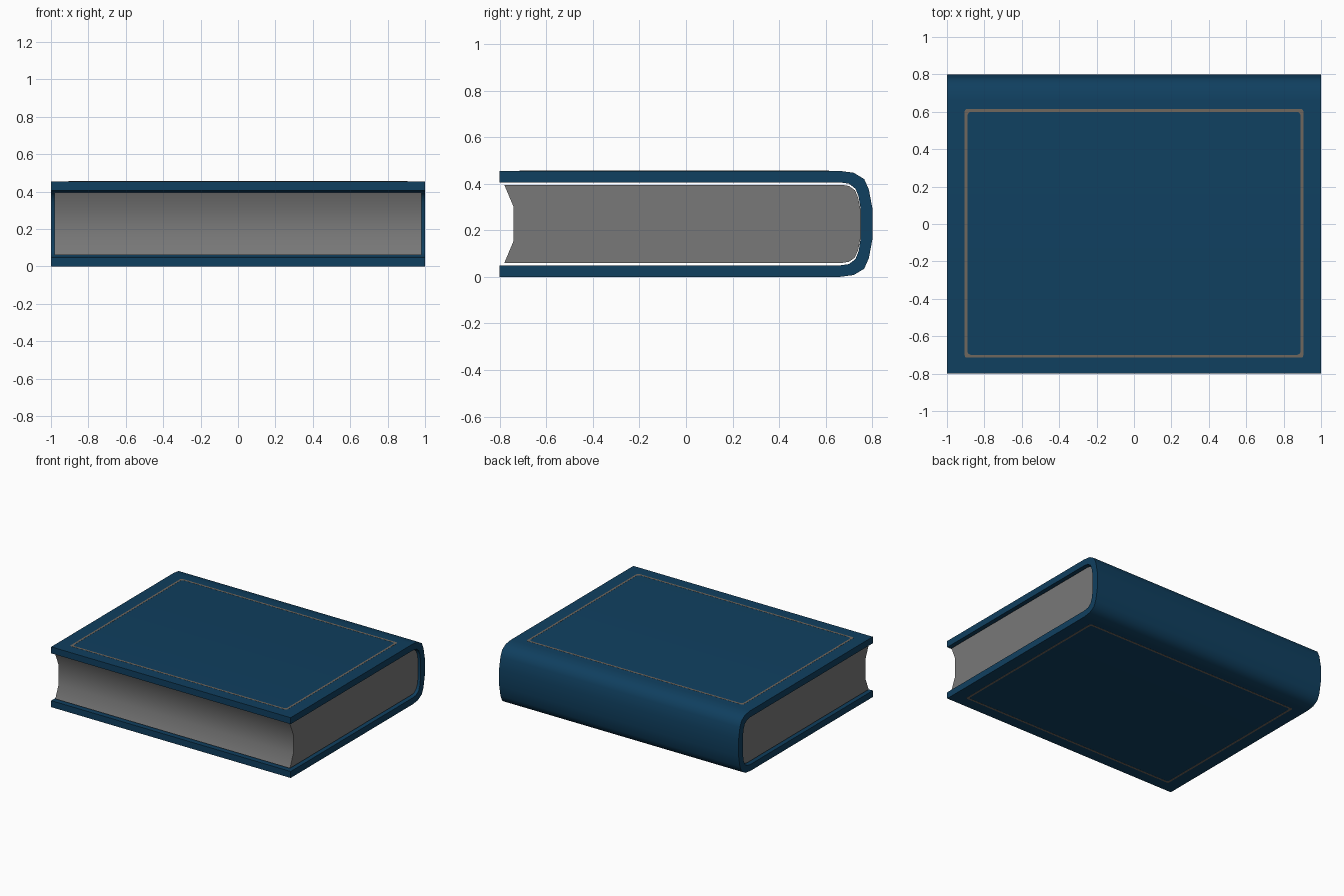
import bpy, bmesh, math

if "Cube" in bpy.data.objects:
    bpy.data.objects.remove(bpy.data.objects["Cube"])

H = 0.455        # total height
MID = H / 2


def material(name, rgb):
    m = bpy.data.materials.new(name)
    m.diffuse_color = (*rgb, 1)
    m.use_nodes = True
    m.node_tree.nodes["Principled BSDF"].inputs["Base Color"].default_value = m.diffuse_color
    return m


def make_object(name, bm, mat):
    bmesh.ops.recalc_face_normals(bm, faces=bm.faces)
    me = bpy.data.meshes.new(name)
    bm.to_mesh(me)
    bm.free()
    ob = bpy.data.objects.new(name, me)
    bpy.context.collection.objects.link(ob)
    me.materials.append(mat)
    bpy.ops.object.select_all(action='DESELECT')
    ob.select_set(True)
    bpy.context.view_layer.objects.active = ob
    bpy.ops.object.shade_smooth_by_angle(angle=math.radians(40))
    return ob


def mirrored(upper):
    """Complete a (y, z) outline from its upper half."""
    return upper + [(y, H - z) for y, z in reversed(upper)]


def prism(name, profile, half_x, mat):
    """Extrude a (y, z) outline along x."""
    bm = bmesh.new()
    face = bm.faces.new([bm.verts.new((-half_x, y, z)) for y, z in profile])
    ext = bmesh.ops.extrude_face_region(bm, geom=[face], use_keep_orig=True)
    verts = [v for v in ext['geom'] if isinstance(v, bmesh.types.BMVert)]
    bmesh.ops.translate(bm, verts=verts, vec=(2 * half_x, 0, 0))
    return make_object(name, bm, mat)


def rounded_rect(x0, x1, y0, y1, r, steps=4):
    pts = []
    for cx, cy, start in ((x1 - r, y1 - r, 0), (x0 + r, y1 - r, 90),
                          (x0 + r, y0 + r, 180), (x1 - r, y0 + r, 270)):
        for i in range(steps + 1):
            a = math.radians(start + 90 * i / steps)
            pts.append((cx + r * math.cos(a), cy + r * math.sin(a)))
    return pts


def frame(name, z, mat):
    """Thin inlaid border line, just proud of the cover."""
    t = 0.0008
    outer = rounded_rect(-0.905, 0.905, -0.715, 0.615, 0.012)
    inner = rounded_rect(-0.89, 0.89, -0.70, 0.60, 0.02)
    bm = bmesh.new()
    rings = [[bm.verts.new((x, y, h)) for x, y in pts]
             for pts, h in ((outer, z - t), (outer, z + t), (inner, z + t), (inner, z - t))]
    n = len(outer)
    for k in range(4):
        a, b = rings[k], rings[(k + 1) % 4]
        for i in range(n):
            j = (i + 1) % n
            bm.faces.new((a[i], a[j], b[j], b[i]))
    return make_object(name, bm, mat)


blue = material("cover blue", (0.005, 0.05, 0.115))
grey = material("page grey", (0.19, 0.19, 0.19))
tan = material("border tan", (0.16, 0.135, 0.11))

# Cover: wrapped U shape with rounded spine
outside = mirrored([(-0.8, H), (0.66, H), (0.72, 0.447), (0.765, 0.42),
                    (0.785, 0.375), (0.8, 0.295)])
inside = mirrored([(-0.8, 0.406), (0.66, 0.406), (0.70, 0.40), (0.728, 0.378),
                   (0.741, 0.345), (0.75, 0.29)])
prism("cover", outside + inside[::-1], 1.0, blue)

# Page block: hollow fore-edge, rounded back
prism("pages", mirrored([(-0.74, 0.30), (-0.78, 0.395), (0.67, 0.395), (0.70, 0.39),
                         (0.725, 0.372), (0.739, 0.34), (0.749, 0.29)]), 0.98, grey)

# Border lines on both covers
frame("front_border", H, tan)
frame("back_border", 0.0, tan)
